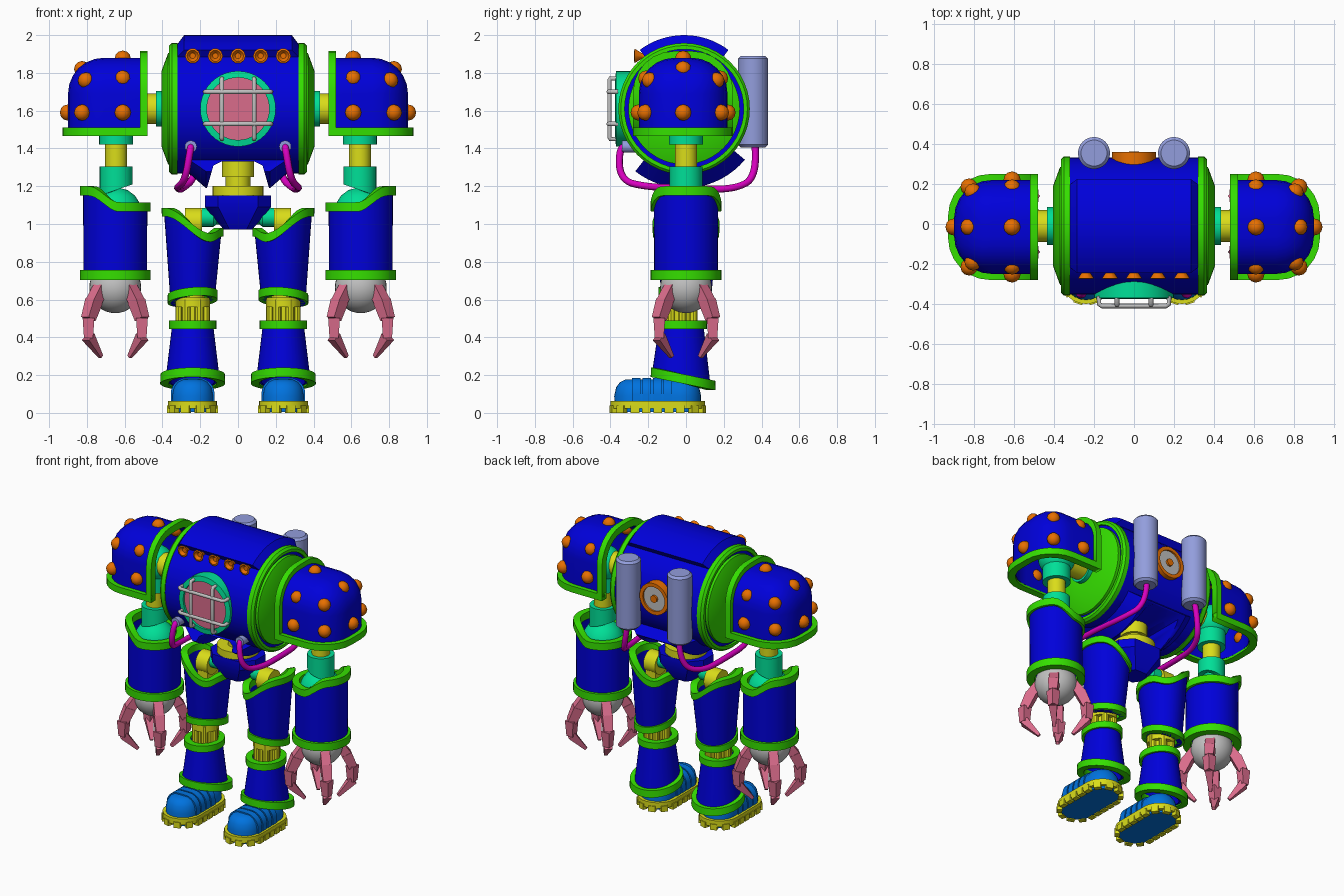
import bpy, bmesh
from math import sin, cos, pi, radians
from mathutils import Vector, Matrix

if "Cube" in bpy.data.objects:
    bpy.data.objects.remove(bpy.data.objects["Cube"])


def material(name, *rgb):
    m = bpy.data.materials.new(name)
    m.use_nodes = True
    m.diffuse_color = (*rgb, 1)
    m.node_tree.nodes["Principled BSDF"].inputs["Base Color"].default_value = (*rgb, 1)
    return m


BLUE = material("deep blue", 0, 0, .7)
GREEN = material("green", .035, .74, 0)
YELLOW = material("yellow", .7, .72, .01)
ORANGE = material("orange", .8, .16, 0)
TEAL = material("teal", 0, .74, .31)
PINK = material("pink", .7, .15, .26)
MAGENTA = material("magenta", .7, 0, .53)
LAVENDER = material("lavender", .29, .34, .72)
GREY = material("grey", .53, .53, .53)
SHOE = material("shoe blue", 0, .17, .74)


def finish(name, bm, mat, thick=0):
    if not thick:
        bmesh.ops.recalc_face_normals(bm, faces=bm.faces[:])
    for f in bm.faces:
        f.smooth = True
    for e in bm.edges:
        e.smooth = e.calc_face_angle(9) < .6
    me = bpy.data.meshes.new(name)
    bm.to_mesh(me)
    bm.free()
    me.materials.append(mat)
    ob = bpy.data.objects.new(name, me)
    bpy.context.collection.objects.link(ob)
    if thick:
        mod = ob.modifiers.new("wall", 'SOLIDIFY')
        mod.thickness, mod.offset = thick, -1
    return ob


def loft(name, mat, loops, wrap=False):
    """Skin closed loops of points; cap the ends, or join last to first."""
    bm = bmesh.new()
    rows = [[bm.verts.new(p) for p in loop] for loop in loops]
    pairs = list(zip(rows, rows[1:])) + ([(rows[-1], rows[0])] if wrap else [])
    for a, b in pairs:
        n = len(a)
        for i in range(n):
            bm.faces.new((a[i], a[(i + 1) % n], b[(i + 1) % n], b[i]))
    if not wrap:
        bm.faces.new(rows[0])
        bm.faces.new(rows[-1])
    return finish(name, bm, mat)


def lathe(name, mat, profile, origin=(0, 0, 0), axis=(0, 0, 1), segs=32, wrap=False):
    """Turn (radius, height) pairs about an axis."""
    q = Vector(axis).to_track_quat('Z', 'Y')
    angs = [2 * pi * i / segs for i in range(segs)]
    return loft(name, mat, [[Vector(origin) + q @ Vector((r * cos(a), r * sin(a), h)) for a in angs]
                            for r, h in profile], wrap)


def rod(name, mat, r, h0, h1, origin=(0, 0, 0), axis=(0, 0, 1), segs=32):
    return lathe(name, mat, [(r, h0), (r, h1)], origin, axis, segs)


def ball(name, mat, r, loc, segs=16):
    bm = bmesh.new()
    bmesh.ops.create_uvsphere(bm, u_segments=segs, v_segments=segs // 2, radius=r,
                              matrix=Matrix.Translation(loc))
    return finish(name, bm, mat)


def sleeve(name, mat, s, cx, cy, r_low, r_high, lo, hi, wall=.03, ys=1):
    """Limb tube whose ends follow height rules of (outward, back) direction."""
    def loop(r, z):
        dirs = [(cos(2 * pi * i / 40), sin(2 * pi * i / 40)) for i in range(40)]
        return [(s * (cx + r * u), cy + ys * r * v, z(u, v)) for u, v in dirs]
    return loft(name, mat, [loop(r_low, lo), loop(r_high, hi),
                            loop(r_high - wall, hi), loop(r_low - wall, lo)], True)


def block(name, mat, s, lo, hi, edges=None, off=.1, drop=None, thick=0):
    """Box with chosen edges rounded and chosen sides removed; s mirrors in x."""
    bm = bmesh.new()
    bmesh.ops.create_cube(bm, size=2)
    chosen = [e for e in bm.edges if edges and edges((e.verts[0].co + e.verts[1].co) / 2)]
    for v in bm.verts:
        v.co = [(a + b) / 2 + c * (b - a) / 2 for a, b, c in zip(lo, hi, v.co)]
    if chosen:
        bmesh.ops.bevel(bm, geom=chosen, offset=off, segments=6, profile=.5, affect='EDGES')
    bm.normal_update()
    if drop:
        gone = [f for f in bm.faces if drop(f.normal)]
        bmesh.ops.delete(bm, geom=gone, context='FACES')
    for v in bm.verts:
        v.co.x *= s
    if s < 0:
        bmesh.ops.reverse_faces(bm, faces=bm.faces[:])
    bm.normal_update()
    return finish(name, bm, mat, thick)


def tube(name, mat, pts, r, kind='POLY'):
    cu = bpy.data.curves.new(name, 'CURVE')
    cu.dimensions, cu.bevel_depth, cu.bevel_resolution, cu.use_fill_caps = '3D', r, 2, True
    sp = cu.splines.new(kind)
    sp.points.add(len(pts) - 1)
    for p, co in zip(sp.points, pts):
        p.co = (*co, 1)
    if kind == 'NURBS':
        sp.use_endpoint_u, sp.order_u = True, 3
    cu.materials.append(mat)
    bpy.context.collection.objects.link(bpy.data.objects.new(name, cu))


def ease(u, a, b):
    t = min(1, max(0, (u - a) / (b - a)))
    return t * t * (3 - 2 * t)


def flat(z):
    return lambda u, v: z


# Torso: drum, raised top plate and belly, with a waist notch
CORE = Vector((0, -.01, 1.61))


def band(name, a0, a1, r0, r1, w0, w1):
    loops = []
    for i in range(17):
        a = radians(a0 + (a1 - a0) * i / 16)
        d = Vector((0, sin(a), cos(a)))
        loops.append([CORE + d * r + Vector((x, 0, 0)) for x, r in
                      ((-w0, r0), (-w1, r1), (w1, r1), (w0, r0))])
    return loft(name, BLUE, loops)


drum = rod("torso_drum", BLUE, .343, -.34, .34, CORE, (1, 0, 0), 48)
band("torso_top_plate", -37, 37, .33, .39, .33, .285)
belly = band("torso_belly", 130, 218, .28, .42, .33, .17)
notch = loft("notch_cutter", BLUE, [[(-.19, y, 1.1), (-.13, y, 1.31), (-.09, y, 1.33),
                                     (.09, y, 1.33), (.13, y, 1.31), (.19, y, 1.1)] for y in (-.6, .6)])
for ob in (drum, belly):
    mod = ob.modifiers.new("notch", 'BOOLEAN')
    mod.operation, mod.object, mod.solver = 'DIFFERENCE', notch, 'EXACT'
    dg = bpy.context.evaluated_depsgraph_get()
    mesh = bpy.data.meshes.new_from_object(ob.evaluated_get(dg))
    ob.modifiers.clear()
    ob.data = mesh
bpy.data.objects.remove(notch)

# Porthole with guard bars
FRONT, BACK = (0, -1, 0), (0, 1, 0)
PORT = (0, 0, 1.61)
lathe("porthole_ring", TEAL, [(.2, .2), (.2, .37), (.165, .375), (.165, .2)], PORT, FRONT, 40, True)
rod("porthole_glass", PINK, .168, .25, .36, PORT, FRONT, 40)
for k in (-.085, .085):
    tube("guard_bar_across", GREY, [(-.175, -.36, 1.615 + k), (-.175, -.4, 1.615 + k), (-.16, -.41, 1.615 + k),
                                    (.16, -.41, 1.615 + k), (.175, -.4, 1.615 + k), (.175, -.36, 1.615 + k)], .012)
    tube("guard_bar_upright", GREY, [(k, -.36, 1.77), (k, -.4, 1.77), (k, -.405, 1.76),
                                     (k, -.405, 1.46), (k, -.4, 1.45), (k, -.36, 1.45)], .012)

# Row of lamps on the chest
for i in range(-2, 3):
    lathe("chest_lamp", ORANGE, [(.015, .19), (.016, .235), (.04, .272), (.03, .274), (.015, .255)],
          (i * .12, 0, 1.89), FRONT, 10)

# Back dial
DIAL = (0, 0, 1.65)
lathe("dial_ring", ORANGE, [(.11, .28), (.11, .36), (.085, .36), (.085, .28)], DIAL, BACK, 32, True)
rod("dial_face", GREY, .088, .28, .348, DIAL, BACK)
rod("dial_hub", ORANGE, .025, .3, .362, DIAL, BACK, 12)

# Waist and pelvis
lathe("waist", YELLOW, [(.085, 1.36), (.085, 1.25), (.065, 1.25), (.065, 1.2), (.135, 1.2), (.135, 1.14)])
loft("pelvis", BLUE, [[(-w, -.4 * d, z), (-.6 * w, -d, z), (.6 * w, -d, z), (w, -.4 * d, z),
                       (w, .4 * d, z), (.6 * w, d, z), (-.6 * w, d, z), (-w, .4 * d, z)]
                      for w, d, z in ((.175, .135, 1.15), (.175, .135, 1.09), (.075, .07, .97))])


def foot_outline(r, z, cx):
    angs = [pi * i / 12 for i in range(13)]
    return ([(cx + r * cos(a), -.03 + r * sin(a), z) for a in angs]
            + [(cx - r * cos(a), -.27 - r * sin(a), z) for a in angs])


for s in (-1, 1):
    side = (s, 0, 0)
    # Torso end flange
    lathe("flange_rim", GREEN, [(.348, .32), (.348, .35), (.335, .365), (.315, .365), (.315, .32)], CORE, side, 48, True)
    rod("flange_groove", BLUE, .32, .32, .35, CORE, side, 48)
    lathe("flange_cone", GREEN, [(.295, .33), (.295, .37), (.2, .405), (.1, .405)], CORE, side, 48)
    # Tank and hose
    lathe("back_tank", LAVENDER, [(.065, 1.405), (.08, 1.42), (.08, 1.875), (.065, 1.89)], (s * .2, .355, 0))
    rod("hose_socket", LAVENDER, .032, .24, .34, (s * .25, 0, 1.41), FRONT, 16)
    path = [(.25, -.32, 1.41), (.25, -.355, 1.41), (.28, -.35, 1.23), (.32, -.2, 1.195), (.32, 0, 1.19),
            (.3, .25, 1.18), (.22, .38, 1.25), (.2, .365, 1.42)]
    tube("hose", MAGENTA, [(s * x, y, z) for x, y, z in path], .019, 'NURBS')
    # Shoulder joint and hollow shell
    rod("shoulder_collar", TEAL, .095, .38, .435, CORE, side)
    rod("shoulder_axle", YELLOW, .08, .42, .6, CORE, side)
    ball("shoulder_ball", TEAL, .12, (s * .645, 0, 1.6), 24)
    block("shoulder_shell", BLUE, s, (.5, -.25, 1.48), (.9, .22, 1.88),
          lambda m: (m.z > .5 and m.x > -.5) or (m.x > .5 and abs(m.y) > .5), .19,
          lambda n: n.z < -.9 or n.x < -.9, .02)
    block("shoulder_arch", GREEN, s, (.48, -.28, 1.47), (.52, .25, 1.915),
          lambda m: m.z > .5 and abs(m.x) < .1, .215, lambda n: n.z < -.9 or abs(n.x) > .9, .05)
    block("shoulder_rim", GREEN, s, (.48, -.28, 1.465), (.93, .25, 1.51),
          lambda m: m.x > .5 and abs(m.y) > .5, .21, lambda n: abs(n.z) > .9 or n.x < -.9, .05)
    studs = [(.61, 0, 1.875), (.825, 0, 1.82), (.9, 0, 1.59)]
    for k in (-1, 1):
        studs += [(.61, k * .195, 1.77), (.61, k * .235, 1.59), (.805, k * .175, 1.76), (.825, k * .2, 1.59)]
    for x, y, z in studs:
        ball("shoulder_stud", ORANGE, .043, (s * x, y - .015, z), 12)
    # Arm
    arm = (s * .645, 0, 0)
    rod("upper_arm_collar", TEAL, .09, 1.42, 1.58, arm)
    rod("upper_arm_rod", YELLOW, .058, 1.28, 1.44, arm)
    sleeve("elbow_sleeve", TEAL, s, .645, 0, .087, .087, lambda u, v: 1.18 - .03 * u, flat(1.305), .035)
    lathe("elbow_dome", TEAL, [(.14, 1.0), (.138, 1.06), (.125, 1.11), (.1, 1.15), (.06, 1.18), (.02, 1.19)], arm)

    def cuff(u, v):
        return 1.065 + .085 * ease(u, -.1, .75)

    sleeve("forearm", BLUE, s, .65, 0, .168, .17, flat(.72), cuff)
    sleeve("forearm_top_rim", GREEN, s, .65, 0, .187, .187, cuff, lambda u, v: cuff(u, v) + .05, .045)
    sleeve("forearm_bottom_rim", GREEN, s, .65, 0, .187, .187, flat(.703), flat(.757), .05)
    ball("wrist_ball", GREY, .137, (s * .65, 0, .665), 32)
    # Claw fingers on the diagonals
    bm = bmesh.new()
    chain = [(.1, .675, .038), (.16, .59, .044), (.2, .5, .04), (.2, .4, .034), (.11, .3, .014)]
    for k in range(4):
        a = pi / 4 + k * pi / 2
        pts = [Vector((s * .65 + r * cos(a), r * sin(a), z)) for r, z, w in chain]
        for i in range(4):
            d = pts[i + 1] - pts[i]
            turn = (d.to_track_quat('Z', 'Y')).to_matrix().to_4x4()
            bmesh.ops.create_cone(bm, cap_ends=True, segments=4, radius1=chain[i][2] + .004, radius2=chain[i + 1][2],
                                  depth=d.length * 1.06, matrix=Matrix.Translation((pts[i] + pts[i + 1]) / 2)
                                  @ turn @ Matrix.Rotation(pi / 4, 4, 'Z'))
    finish("claw_fingers", bm, PINK)
    # Hip and thigh
    rod("hip_axle", TEAL, .037, .04, .22, (0, 0, 1.035), side, 20)
    lathe("hip_ring", TEAL, [(.035, .11), (.05, .13), (.05, .19), (.035, .2)], (0, 0, 1.035), side, 20)
    rod("hip_joint", YELLOW, .075, .19, .28, (0, 0, 1.01), side, 24)
    block("hip_strut", YELLOW, s, (.195, -.06, .75), (.275, .06, 1.01))

    def brim(u, v):
        return .905 + .135 * ease(u, -.6, .9) + .03 * ease(-u, .6, 1)

    def hem(u, v):
        return .59 - .03 * v - .01 * u

    sleeve("thigh", BLUE, s, .24, 0, .117, .15, hem, brim, ys=1.1)
    sleeve("thigh_top_rim", GREEN, s, .24, 0, .163, .165, brim, lambda u, v: brim(u, v) + .045, .045, 1.08)
    sleeve("thigh_bottom_rim", GREEN, s, .24, 0, .132, .132, hem, lambda u, v: hem(u, v) + .045, .045, 1.1)
    # Knee
    leg = (s * .24, -.02, 0)
    rod("knee_core", YELLOW, .062, .4, .75, leg)
    rod("knee_disc", YELLOW, .09, .56, .61, leg, segs=16)
    for k in range(6):
        a = k * pi / 3
        rod("knee_piston", YELLOW, .024, .44, .6, (s * .24 + .068 * cos(a), -.02 + .068 * sin(a), 0), segs=10)

    # Shin
    def ankle(u, v):
        return .165 - .035 * v

    sleeve("shin", BLUE, s, .24, -.025, .145, .108, ankle, flat(.47), ys=1.08)
    sleeve("shin_top_rim", GREEN, s, .24, -.03, .125, .125, flat(.443), flat(.488), .04, 1.12)
    sleeve("shin_bottom_rim", GREEN, s, .24, -.015, .172, .17, lambda u, v: ankle(u, v) - .01,
           lambda u, v: ankle(u, v) + .04, .045)
    # Boot
    loft("boot_upper", SHOE, [foot_outline(r, z, s * .24) for r, z in
                              ((.108, .015), (.11, .09), (.1, .135), (.08, .162), (.05, .177))])
    for k in range(4):
        y = -.285 + k * .055
        block("boot_band", SHOE, s, (.124, y, .05), (.356, y + .045, .186),
              lambda m: m.z > .5 and abs(m.y) < .1, .085)
    loft("boot_sole", YELLOW, [foot_outline(r, z, s * .24) for r, z in ((.13, .022), (.13, .064))])
    loft("boot_tread_plate", SHOE, [foot_outline(.108, z, s * .24) for z in (.006, .03)])
    bm = bmesh.new()
    spots = [(a * pi / 5, -.03) for a in range(6)] + [(pi + a * pi / 5, -.27) for a in range(6)]
    spots += [(a, y) for a in (0, pi) for y in (-.21, -.15, -.09)]
    for a, y in spots:
        at = Matrix.Translation((s * .24 + .118 * cos(a), y + .118 * sin(a), .02))
        bmesh.ops.create_cube(bm, size=1, matrix=at @ Matrix.Rotation(a, 4, 'Z') @ Matrix.Diagonal((.034, .046, .04, 1)))
    finish("boot_lugs", bm, YELLOW)
